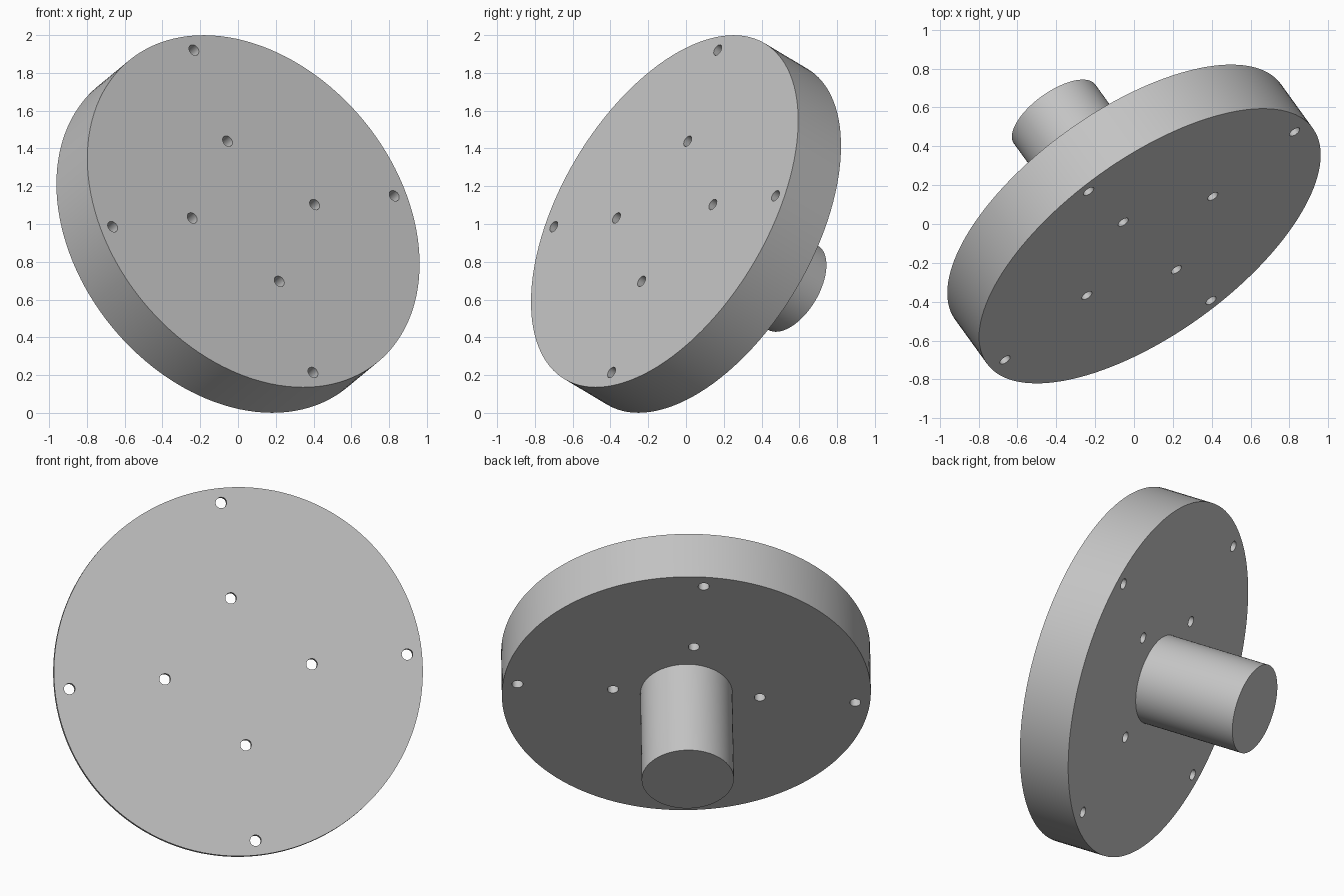
import bpy
import bmesh
from math import cos, sin, pi, radians
from mathutils import Matrix, Vector

cube = bpy.data.objects.get("Cube")
if cube:
    bpy.data.objects.remove(cube, do_unlink=True)

UNIT = 0.1035
RADIUS, THICK = 10 * UNIT, 3 * UNIT
STUB_RADIUS, STUB_LENGTH = 2.5 * UNIT, 6 * UNIT
HOLE_RADIUS = 0.3 * UNIT
HOLE_RINGS = (4 * UNIT, 9.2 * UNIT)

# Tilted frame: local z is the disc axis, local x points at a hole row
axis = Vector((0.527, -0.73, 0.435)).normalized()
side = Vector((-0.33, 0.294, 0.897))
side = (side - axis * side.dot(axis)).normalized()
FRAME = Matrix((side, axis.cross(side), axis)).transposed().to_4x4()
FRAME.translation = (0, 0, 1)

grey = bpy.data.materials.new("plain grey")
grey.use_nodes = True
grey.diffuse_color = (0.55, 0.55, 0.55, 1)
grey.node_tree.nodes["Principled BSDF"].inputs["Base Color"].default_value = grey.diffuse_color


def add_cylinder(bm, radius, depth, centre, segments):
    bmesh.ops.create_cone(bm, cap_ends=True, segments=segments, radius1=radius,
                          radius2=radius, depth=depth, matrix=Matrix.Translation(centre))


def make_object(name, bm):
    mesh = bpy.data.meshes.new(name)
    bm.to_mesh(mesh)
    bm.free()
    mesh.materials.append(grey)
    obj = bpy.data.objects.new(name, mesh)
    obj.matrix_world = FRAME
    bpy.context.collection.objects.link(obj)
    return obj


def activate(obj):
    bpy.ops.object.select_all(action='DESELECT')
    obj.select_set(True)
    bpy.context.view_layer.objects.active = obj


# Disc
bm = bmesh.new()
add_cylinder(bm, RADIUS, THICK, (0, 0, 0), 128)
disc = make_object("disc", bm)

# Stub shaft, open where it meets the disc
bm = bmesh.new()
add_cylinder(bm, STUB_RADIUS, STUB_LENGTH, (0, 0, -(THICK + STUB_LENGTH) / 2), 64)
bm.normal_update()
hidden = [f for f in bm.faces if f.normal.z > 0.9]
bmesh.ops.delete(bm, geom=hidden, context='FACES_ONLY')
shaft = make_object("shaft", bm)

# Two rings of four through holes
bm = bmesh.new()
for ring in HOLE_RINGS:
    for i in range(4):
        a = i * pi / 2
        add_cylinder(bm, HOLE_RADIUS, THICK * 2, (ring * cos(a), ring * sin(a), 0), 24)
cutter = make_object("hole_cutter", bm)
cutter.hide_render = True

cut = disc.modifiers.new("holes", 'BOOLEAN')
cut.operation = 'DIFFERENCE'
cut.solver = 'EXACT'
cut.object = cutter
activate(disc)
bpy.ops.object.modifier_apply(modifier=cut.name)
bpy.data.objects.remove(cutter, do_unlink=True)

for obj in (disc, shaft):
    activate(obj)
    bpy.ops.object.shade_smooth_by_angle(angle=radians(30))
